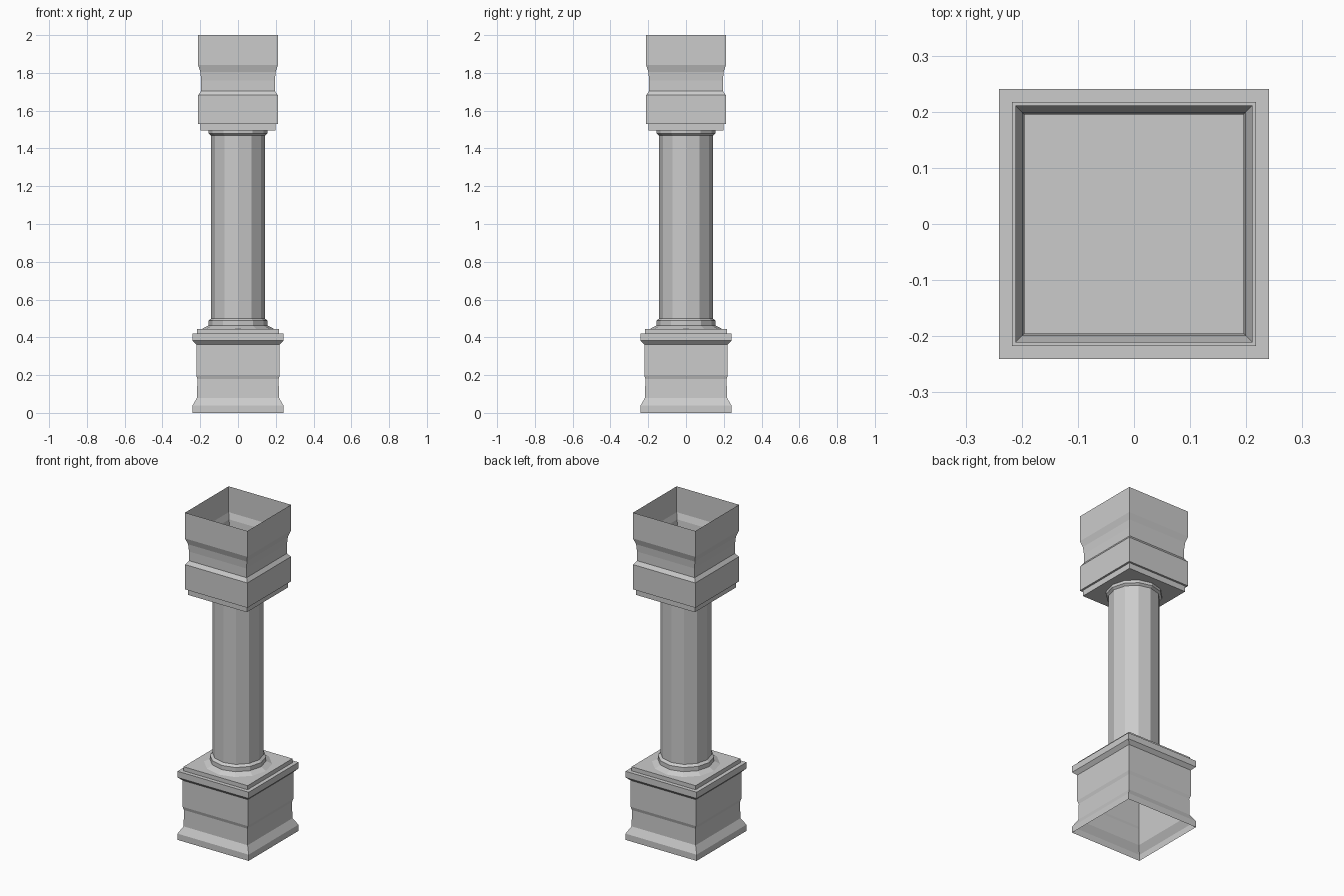
import bpy, math

if "Cube" in bpy.data.objects:
    bpy.data.objects.remove(bpy.data.objects["Cube"])


def loft(name, profile, sides, phase, scale=1.0, cap_start=False, cap_end=False):
    """Stack regular polygon rings from (half width, height) pairs."""
    verts, faces = [], []
    for r, z in profile:
        for i in range(sides):
            a = phase + 2 * math.pi * i / sides
            verts.append((r * scale * math.cos(a), r * scale * math.sin(a), z))
    for k in range(len(profile) - 1):
        for i in range(sides):
            j = (i + 1) % sides
            faces.append((k * sides + i, k * sides + j,
                          (k + 1) * sides + j, (k + 1) * sides + i))
    if cap_start:
        faces.append(tuple(reversed(range(sides))))
    if cap_end:
        n = (len(profile) - 1) * sides
        faces.append(tuple(range(n, n + sides)))
    mesh = bpy.data.meshes.new(name)
    mesh.from_pydata(verts, [], faces)
    obj = bpy.data.objects.new(name, mesh)
    bpy.context.collection.objects.link(obj)
    return obj


def square(name, profile, **caps):
    return loft(name, profile, 4, math.pi / 4, math.sqrt(2), **caps)


# Square pedestal, open underneath, with stepped top
square("pedestal", [
    (0.241, 0), (0.241, 0.038), (0.217, 0.08), (0.215, 0.18), (0.221, 0.2),
    (0.221, 0.362), (0.241, 0.382), (0.241, 0.42), (0.217, 0.42),
    (0.217, 0.445)], cap_end=True)

# Twelve-sided shaft with foot and neck rings
loft("shaft", [
    (0.19, 0.445), (0.157, 0.462), (0.157, 0.488), (0.142, 0.5),
    (0.142, 1.468), (0.155, 1.478), (0.155, 1.495)], 12, 0)

# Square capital, a hollow box open at the top
square("capital", [
    (0.199, 1.495), (0.199, 1.53), (0.211, 1.53), (0.211, 1.682),
    (0.195, 1.704), (0.195, 1.76), (0.199, 1.805), (0.211, 1.842),
    (0.211, 2.0)], cap_start=True)
